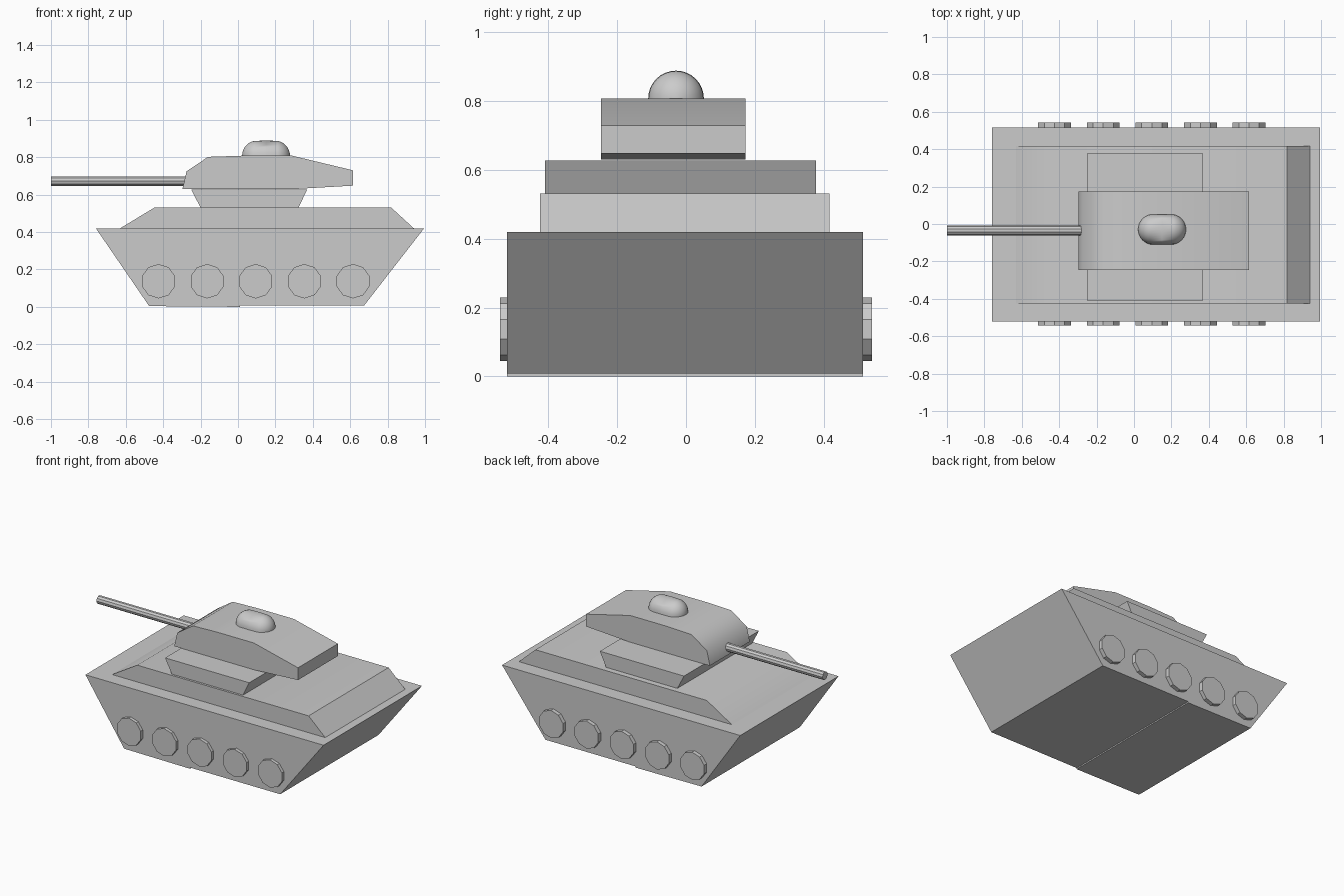
import bpy, bmesh
from math import pi, radians
from mathutils import Matrix

if "Cube" in bpy.data.objects:
    bpy.data.objects.remove(bpy.data.objects["Cube"])


def finish(bm, name, angle=None):
    bmesh.ops.recalc_face_normals(bm, faces=bm.faces)
    mesh = bpy.data.meshes.new(name)
    bm.to_mesh(mesh)
    bm.free()
    ob = bpy.data.objects.new(name, mesh)
    bpy.context.collection.objects.link(ob)
    if angle:
        bpy.ops.object.select_all(action='DESELECT')
        ob.select_set(True)
        bpy.context.view_layer.objects.active = ob
        bpy.ops.object.shade_smooth_by_angle(angle=radians(angle))
    return ob


def slab(name, profile, y0, y1, angle=None):
    """Extrude an x-z side profile across y."""
    bm = bmesh.new()
    face = bm.faces.new([bm.verts.new((x, y0, z)) for x, z in profile])
    ext = bmesh.ops.extrude_face_region(bm, geom=[face])
    verts = [g for g in ext["geom"] if isinstance(g, bmesh.types.BMVert)]
    bmesh.ops.translate(bm, verts=verts, vec=(0, y1 - y0, 0))
    return finish(bm, name, angle)


def rod(name, sides, radius, length, centre, rotation, angle=None):
    bm = bmesh.new()
    bmesh.ops.create_cone(bm, cap_ends=True, segments=sides, radius1=radius,
                          radius2=radius, depth=length,
                          matrix=Matrix.Translation(centre) @ rotation)
    return finish(bm, name, angle)


# Lower hull, raised deck, turret ring and turret
slab("hull", [(-0.76, 0.42), (-0.475, 0.004), (0.01, 0.0), (0.01, 0.008),
              (0.675, 0.008), (0.995, 0.42)], -0.52, 0.515)
slab("deck", [(-0.63, 0.42), (-0.445, 0.532), (0.818, 0.532), (0.94, 0.42)],
     -0.425, 0.417, 35)
slab("turret_base", [(-0.25, 0.627), (-0.2, 0.53), (0.323, 0.53), (0.37, 0.627)],
     -0.41, 0.378)
slab("turret", [(-0.297, 0.63), (-0.275, 0.725), (-0.16, 0.802), (0.02, 0.808),
                (0.29, 0.808), (0.615, 0.73), (0.615, 0.648), (0.3, 0.63)],
     -0.247, 0.173, 50)

# Gun barrel
rod("gun_barrel", 10, 0.027, 0.72, (-0.64, -0.035, 0.672),
    Matrix.Rotation(pi / 2, 4, 'Y'))

# Hatch dome: a half sphere stretched along x into half a capsule
bm = bmesh.new()
bmesh.ops.create_uvsphere(bm, u_segments=32, v_segments=16, radius=0.081,
                          matrix=Matrix.Rotation(pi / 2, 4, 'Y'))
bmesh.ops.bisect_plane(bm, geom=bm.verts[:] + bm.edges[:] + bm.faces[:],
                       plane_co=(0, 0, 0), plane_no=(0, 0, 1), clear_inner=True)
cut = bmesh.ops.bisect_plane(bm, geom=bm.verts[:] + bm.edges[:] + bm.faces[:],
                             plane_co=(0, 0, 0), plane_no=(1, 0, 0))
for v in bm.verts:
    if v.co.x > 0.001:
        v.co.x += 0.047
    elif v.co.x < -0.001:
        v.co.x -= 0.047
bmesh.ops.translate(bm, verts=bm.verts, vec=(0.15, -0.029, 0.808))
finish(bm, "hatch_dome", 40)

# Road wheels, five per side
for side, label in ((-1, "right"), (1, "left")):
    for i in range(5):
        rod(f"{label}_wheel_{i + 1}", 10, 0.092, 0.03,
            (-0.425 + 0.26 * i, side * 0.5265, 0.137),
            Matrix.Rotation(pi / 2, 4, 'X'))
